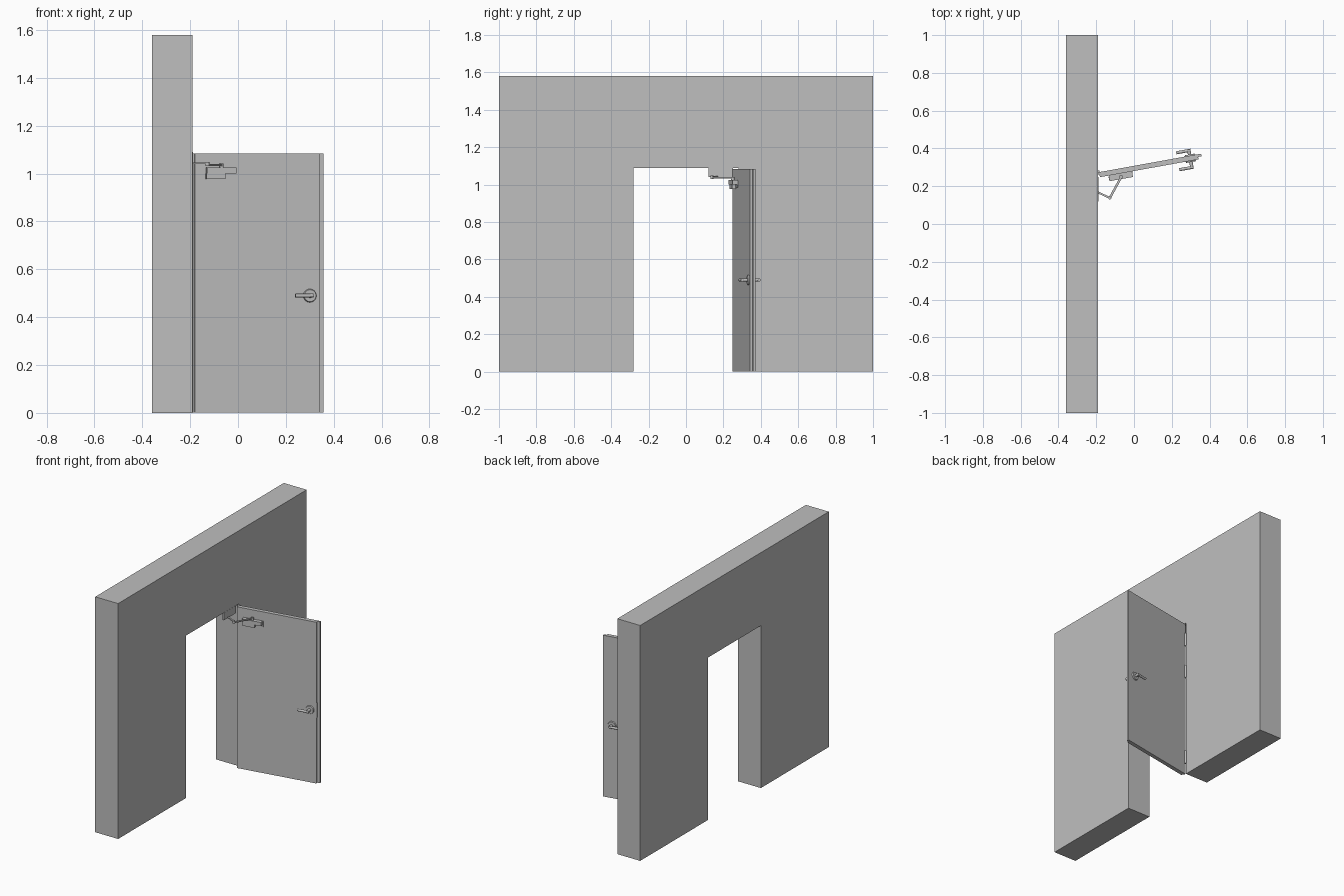
import bpy, bmesh, math
from mathutils import Matrix, Vector

cube = bpy.data.objects.get("Cube")
if cube:
    bpy.data.objects.remove(cube, do_unlink=True)

grey = bpy.data.materials.new("plain grey")
grey.use_nodes = True
grey.diffuse_color = (0.52, 0.52, 0.52, 1)
grey.node_tree.nodes["Principled BSDF"].inputs["Base Color"].default_value = (0.52, 0.52, 0.52, 1)

# Door frame of reference: u along the leaf, v through it (0 = front face)
DOOR = Matrix.Translation((-0.18, 0.248, 0)) @ Matrix.Rotation(math.radians(10.25), 4, 'Z')
WORLD = Matrix.Identity(4)


def finish(name, bm, frame, smooth=False):
    bmesh.ops.recalc_face_normals(bm, faces=bm.faces)
    mesh = bpy.data.meshes.new(name)
    bm.to_mesh(mesh)
    bm.free()
    mesh.materials.append(grey)
    ob = bpy.data.objects.new(name, mesh)
    ob.matrix_world = frame
    bpy.context.collection.objects.link(ob)
    if smooth:
        bpy.ops.object.select_all(action='DESELECT')
        ob.select_set(True)
        bpy.context.view_layer.objects.active = ob
        bpy.ops.object.shade_smooth_by_angle(angle=math.radians(40))
    return ob


def prism(name, points, depth, frame):
    """Extrude a closed outline by a vector."""
    bm = bmesh.new()
    face = bm.faces.new([bm.verts.new(p) for p in points])
    new = bmesh.ops.extrude_face_region(bm, geom=[face])["geom"]
    bmesh.ops.translate(bm, vec=depth, verts=[g for g in new if isinstance(g, bmesh.types.BMVert)])
    # the starting face remains as the back cap
    return finish(name, bm, frame)


def box(name, lo, hi, frame=DOOR):
    lo, hi = Vector(lo), Vector(hi)
    bm = bmesh.new()
    bmesh.ops.create_cube(bm, size=1)
    bmesh.ops.scale(bm, vec=hi - lo, verts=bm.verts)
    bmesh.ops.translate(bm, vec=(lo + hi) / 2, verts=bm.verts)
    return finish(name, bm, frame)


def rod(name, a, b, r, frame=DOOR, r_end=None):
    a, b = Vector(a), Vector(b)
    bm = bmesh.new()
    turn = (b - a).to_track_quat('Z', 'Y').to_matrix().to_4x4()
    bmesh.ops.create_cone(bm, cap_ends=True, segments=24, radius1=r,
                          radius2=r if r_end is None else r_end, depth=(b - a).length,
                          matrix=Matrix.Translation((a + b) / 2) @ turn)
    return finish(name, bm, frame, True)


def bar(name, a, b, width, height):
    """Flat bar running horizontally between two points."""
    a, b = Vector(a), Vector(b)
    d = b - a
    frame = Matrix.Translation(a) @ Matrix.Rotation(math.atan2(d.y, d.x), 4, 'Z')
    return box(name, (0, -width / 2, -height / 2), (d.length, width / 2, height / 2), frame)


# Wall with doorway
half, top = 0.28, 1.09
outline = [(-1, 0), (-half, 0), (-half, top), (half, top), (half, 0), (1, 0), (1, 1.58), (-1, 1.58)]
prism("wall", [(-0.36, y, z) for y, z in outline], (0.17, 0, 0), WORLD)

# Rebated door leaf: the back layer overlaps the front one at both edges
leaf = [(0, 0), (0.53, 0), (0.53, 0.013), (0.549, 0.013), (0.549, 0.027),
        (-0.006, 0.027), (-0.006, 0.013), (0, 0.013)]
prism("door_leaf", [(u, v, 0.002) for u, v in leaf], (0, 0, 1.082), DOOR)

# Hinges
for i, z in enumerate((0.12, 0.74, 0.97)):
    rod(f"hinge_{i + 1}", (-0.003, 0.03, z - 0.045), (-0.003, 0.03, z + 0.045), 0.007)

# Lever handles on both faces
for side, face, s, reach in (("front", 0, -1, 0.042), ("back", 0.027, 1, 0.034)):
    u, z, end = 0.488, 0.49, face + s * reach
    rod(side + "_rose", (u, face, z), (u, face + s * 0.007, z), 0.028, r_end=0.025)
    rod(side + "_spindle", (u, face, z), (u, end, z), 0.009)
    rod(side + "_lever", (u + 0.009, end - s * 0.006, z), (u - 0.068, end - s * 0.006, z), 0.008)

# Latch plate on the free edge
box("latch_plate", (0.528, 0.003, 0.44), (0.532, 0.011, 0.54))

# Door closer
box("closer_plate", (0.05, -0.006, 0.985), (0.176, 0, 1.022))
box("closer_body", (0.046, -0.03, 1.0), (0.172, -0.004, 1.025))
box("closer_cover", (0.045, -0.024, 0.977), (0.126, -0.004, 1.0))
rod("closer_pivot", (0.11, -0.018, 1.02), (0.11, -0.018, 1.042), 0.009)

# Folding arm and its wall bracket
pivot, elbow, shoe = (-0.068, 0.248), (-0.128, 0.138), (-0.192, 0.168)
bar("main_arm", (*pivot, 1.036), (*elbow, 1.036), 0.012, 0.007)
bar("fore_arm", (*elbow, 1.043), (*shoe, 1.043), 0.01, 0.007)
rod("elbow_pin", (*elbow, 1.031), (*elbow, 1.048), 0.008, WORLD)
box("arm_bracket", (-0.2, 0.12, 1.04), (-0.189, 0.25, 1.09), WORLD)
